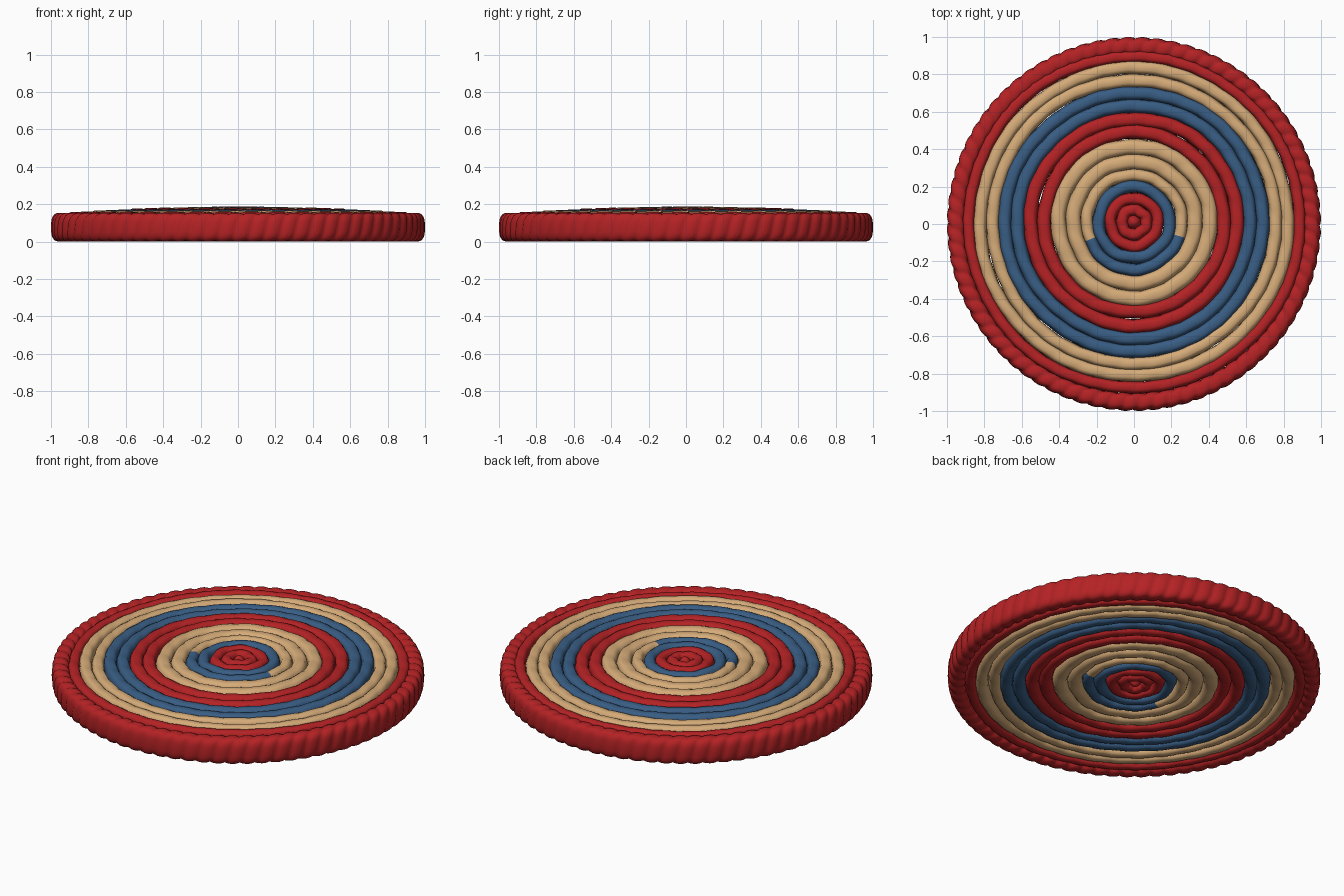
import bpy, bmesh, math, random

random.seed(4)
cube = bpy.data.objects.get("Cube")
if cube:
    bpy.data.objects.remove(cube, do_unlink=True)


def make_material(name, rgb):
    mat = bpy.data.materials.new(name)
    mat.use_nodes = True
    mat.diffuse_color = (*rgb, 1)
    bsdf = next(n for n in mat.node_tree.nodes if n.type == 'BSDF_PRINCIPLED')
    bsdf.inputs["Base Color"].default_value = (*rgb, 1)
    bsdf.inputs["Roughness"].default_value = 0.8
    return mat


RED = make_material("red cord", (0.46, 0.016, 0.018))
TAN = make_material("tan cord", (0.67, 0.41, 0.19))
BLUE = make_material("blue cord", (0.04, 0.11, 0.23))


def power(value, exponent):
    return math.copysign(abs(value) ** exponent, value)


def dome(r):
    # top of the mat, slightly higher in the middle
    return 0.188 - 0.038 * r * r


def cord_ring(name, inner, outer, mats, strands, depth, shift=0.01,
              overlap=1.12, sides=18, square=0.6, second=None):
    """Closed cord with slanted strands; `second` picks faces by angle."""
    radius = (inner + outer) / 2
    half_w = (outer - inner) / 2 * overlap
    top = dome(radius)
    mid, half_h = top / 2, top / 2
    steps = max(40, strands * 6)
    start = random.random() * math.tau
    bm = bmesh.new()
    loops = []
    for i in range(steps):
        a = math.tau * i / steps
        wobble = 0.003 * math.sin(3 * a + start) + 0.002 * math.sin(7 * a - start)
        loop = []
        for j in range(sides):
            p = math.tau * j / sides
            strand = abs(math.sin((strands * a - 2 * p + start) / 2))
            size = 1 - depth * (1 - strand) ** 1.5
            r = radius + half_w * size * power(math.cos(p), square)
            r += wobble if shift else 0
            z = mid + half_h * (1 - (1 - size) * 0.5) * power(math.sin(p), square)
            loop.append(bm.verts.new((r * math.cos(a), r * math.sin(a) + shift, z)))
        loops.append(loop)
    for i in range(steps):
        here, there = loops[i], loops[(i + 1) % steps]
        for j in range(sides):
            k = (j + 1) % sides
            face = bm.faces.new((here[j], there[j], there[k], here[k]))
            face.smooth = True
            if second and second(math.tau * (i + 0.5) / steps):
                face.material_index = 1
    bmesh.ops.recalc_face_normals(bm, faces=bm.faces)
    mesh = bpy.data.meshes.new(name)
    bm.to_mesh(mesh)
    bm.free()
    for mat in mats:
        mesh.materials.append(mat)
    obj = bpy.data.objects.new(name, mesh)
    bpy.context.collection.objects.link(obj)
    return obj


# centre knot
bpy.ops.mesh.primitive_uv_sphere_add(segments=24, ring_count=12, radius=1,
                                     location=(0, 0.01, 0.094))
knot = bpy.context.object
knot.name = "centre_knot"
knot.scale = (0.045, 0.045, 0.094)
knot.data.materials.append(RED)
bpy.ops.object.shade_smooth()

# coloured bands: name, inner radius, outer radius, cords, material
bands = [
    ("core_red", 0.035, 0.158, 2, RED),
    ("inner_blue", 0.158, 0.222, 1, BLUE),
    ("inner_tan", 0.285, 0.445, 2, TAN),
    ("middle_red", 0.445, 0.588, 2, RED),
    ("outer_blue", 0.588, 0.724, 2, BLUE),
    ("outer_tan", 0.724, 0.855, 2, TAN),
    ("edge_red", 0.855, 0.915, 1, RED),
]
for name, inner, outer, count, mat in bands:
    width = (outer - inner) / count
    for n in range(count):
        r0 = inner + n * width
        strands = max(6, round(44 * (r0 + width / 2)))
        cord_ring(f"{name}_cord_{n + 1}", r0, r0 + width, [mat], strands, 0.09)

# cord where the blue changes to tan part way round
cord_ring("blue_to_tan_cord", 0.222, 0.285, [TAN, BLUE], 14, 0.09,
          second=lambda a: math.radians(203) < a < math.radians(342))

# thick twisted rope around the rim
cord_ring("rim_rope", 0.9, 1.0, [RED], 76, 0.22, shift=0,
          overlap=1.0, sides=28, square=0.7)
